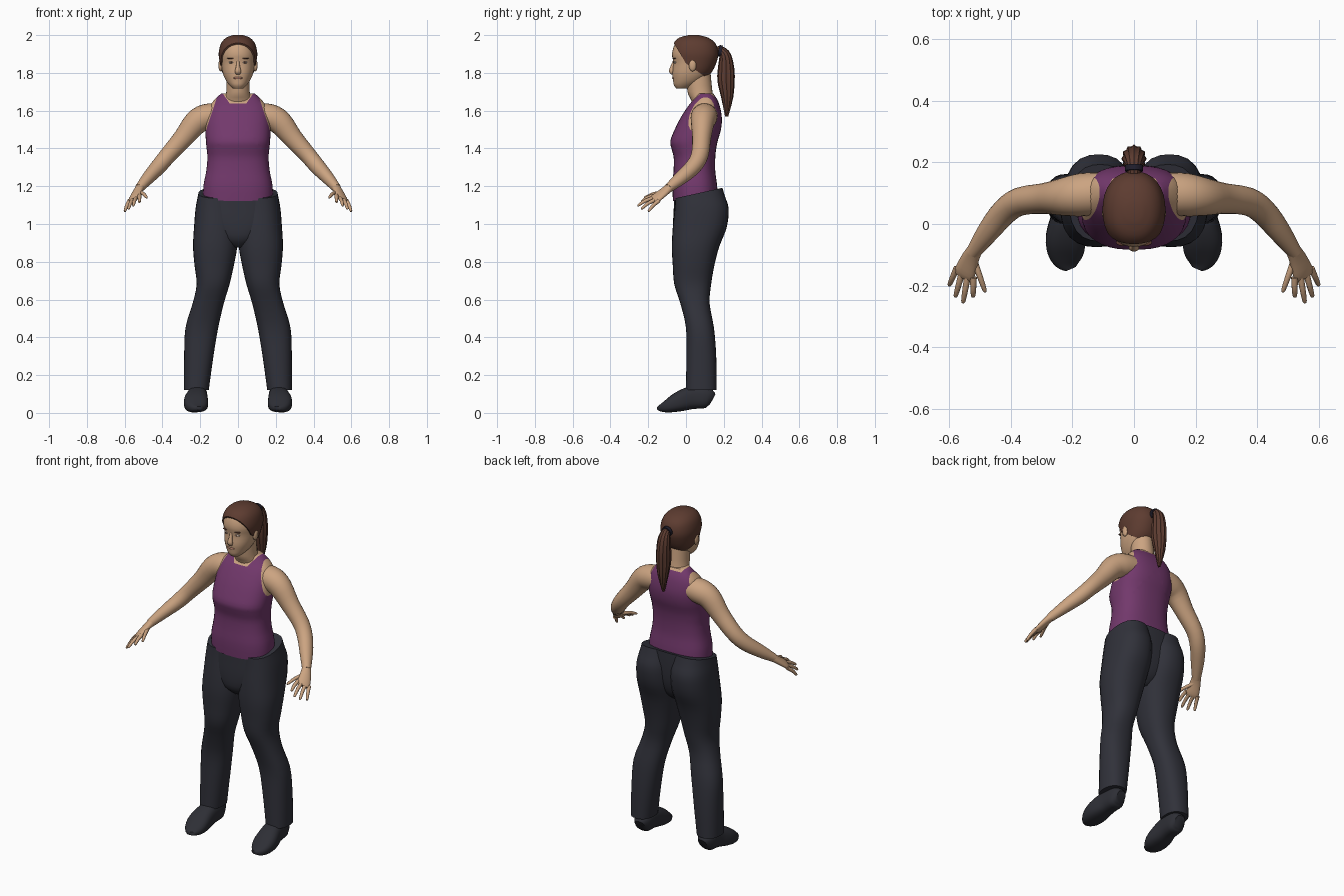
import bpy, bmesh
from math import cos, sin, pi, radians
from mathutils import Vector

cube = bpy.data.objects.get("Cube")
if cube:
    bpy.data.objects.remove(cube)

X, Y = Vector((1, 0, 0)), Vector((0, 1, 0))


def material(name, *rgb):
    m = bpy.data.materials.new(name)
    m.use_nodes = True
    m.diffuse_color = (*rgb, 1)
    m.node_tree.nodes["Principled BSDF"].inputs["Base Color"].default_value = (*rgb, 1)
    return m


SKIN = material("skin", .60, .37, .22)
PURPLE = material("purple_cloth", .17, .04, .15)
CHARCOAL = material("charcoal_cloth", .03, .031, .042)
SHOE = material("dark_leather", .027, .028, .036)
HAIR = material("brown_hair", .11, .045, .03)
BAND = material("dark_band", .015, .013, .025)
WHITE = material("eye_white", .62, .52, .44)
LIP = material("lip", .42, .2, .14)


def finish(name, bm, mats, mirror=False):
    bmesh.ops.recalc_face_normals(bm, faces=bm.faces)
    mesh = bpy.data.meshes.new(name)
    bm.to_mesh(mesh)
    bm.free()
    for m in mats:
        mesh.materials.append(m)
    mesh.shade_smooth()
    mesh.set_sharp_from_angle(angle=radians(50))
    ob = bpy.data.objects.new(name, mesh)
    bpy.context.collection.objects.link(ob)
    if mirror:
        ob.modifiers.new("mirror", "MIRROR").use_mirror_merge = False
    return ob


def refine(rows, steps):
    """Smooth curve through the rows of numbers."""
    out = []
    for i in range(len(rows) - 1):
        a, b, c, d = (rows[max(0, min(len(rows) - 1, i + k))] for k in (-1, 0, 1, 2))
        for s in range(steps):
            t = s / steps
            out.append([q + .5 * t * (r - p + t * (2*p - 5*q + 4*r - w + t * (3*(q - r) + w - p)))
                        for p, q, r, w in zip(a, b, c, d)])
    return out + [list(rows[-1])]


def loft(name, rows, mats, side=None, power=2, sides=24, steps=3, mirror=False, ridge=0):
    """Skin rings (x, y, z, ru, rv); rings lie flat unless a side vector is given."""
    bm = bmesh.new()
    rows = refine(rows, steps)
    pts = [Vector(r[:3]) for r in rows]
    rings = []
    for i, r in enumerate(rows):
        u, v = X, Y
        if side:
            t = (pts[min(i + 1, len(pts) - 1)] - pts[max(i - 1, 0)]).normalized()
            u = (side - t * side.dot(t)).normalized()
            v = t.cross(u)
        ring = []
        for k in range(sides):
            a = 2 * pi * k / sides
            c, s = cos(a), sin(a)
            f = (abs(c) ** power + abs(s) ** power) ** (-1 / power)
            f *= 1 + ridge * (-1) ** k
            ring.append(bm.verts.new(pts[i] + u * (c * f * r[3]) + v * (s * f * r[4])))
        rings.append(ring)
    for lo, hi in zip(rings, rings[1:]):
        for k in range(sides):
            j = (k + 1) % sides
            bm.faces.new((lo[k], lo[j], hi[j], hi[k]))
    bm.faces.new(rings[0])
    bm.faces.new(rings[-1])
    return finish(name, bm, mats, mirror)


def stack(rows):
    """(z, half width, front y, back y) to ring rows centred on x = 0."""
    return [(0, (f + b) / 2, z, w, (b - f) / 2) for z, w, f, b in rows]


def cut(ob, co, no, trim=False):
    """Split the mesh along a plane; trim drops the side the normal points to."""
    bm = bmesh.new()
    bm.from_mesh(ob.data)
    res = bmesh.ops.bisect_plane(bm, geom=bm.verts[:] + bm.edges[:] + bm.faces[:], dist=1e-5,
                                 plane_co=co, plane_no=Vector(no).normalized(), clear_outer=trim)
    if trim:
        edges = [e for e in res["geom_cut"] if isinstance(e, bmesh.types.BMEdge)]
        bmesh.ops.edgenet_fill(bm, edges=edges)
        bmesh.ops.recalc_face_normals(bm, faces=bm.faces)
    bm.to_mesh(ob.data)
    bm.free()
    ob.data.set_sharp_from_angle(angle=radians(50))


def ball(name, loc, size, mat, mirror=False):
    bm = bmesh.new()
    bmesh.ops.create_uvsphere(bm, u_segments=16, v_segments=10, radius=1)
    bmesh.ops.scale(bm, vec=size, verts=bm.verts)
    bmesh.ops.translate(bm, vec=loc, verts=bm.verts)
    return finish(name, bm, [mat], mirror)


# Torso: tank top with bare shoulders and neckline
torso = loft("torso", stack([
    (1.10, .185, -.068, .17), (1.2, .183, -.072, .165), (1.28, .168, -.066, .155),
    (1.35, .162, -.065, .155), (1.4, .166, -.077, .16), (1.44, .17, -.083, .168),
    (1.5, .172, -.06, .185), (1.56, .168, -.03, .19), (1.62, .152, .008, .18),
    (1.66, .122, .04, .165), (1.69, .09, .06, .145)]), [PURPLE, SKIN], power=2.5, sides=40)
HEM = (0, -.22, 1)
cut(torso, (0, .05, 1.148), (0, .22, -1), trim=True)
cut(torso, (0, 0, 1.47), (0, 0, 1))
cut(torso, (0, .02, 1.637), (0, -.3, 1))
for s in (-1, 1):
    cut(torso, (s * .105, 0, 1.69), (s, 0, .33))
    cut(torso, (s * .045, 0, 1.64), (s, 0, -.7))
for face in torso.data.polygons:
    x, y, z = face.center
    armhole = z > 1.47 and abs(x) > .105 + (1.69 - z) * .33
    neckline = z > 1.637 + .3 * (y - .02) and abs(x) < .045 + (z - 1.64) * .7
    face.material_index = int(armhole or neckline)

loft("neck", stack([(1.62, .08, .04, .16), (1.66, .072, .025, .15),
                    (1.7, .062, .008, .14), (1.8, .06, 0, .13)]), [SKIN])

# Head, hair cap and ponytail
skull = [(1.718, .028, -.052, .01), (1.735, .046, -.064, .05), (1.76, .064, -.068, .09),
         (1.8, .081, -.072, .13), (1.855, .09, -.067, .155), (1.9, .094, -.074, .163),
         (1.95, .082, -.06, .148), (1.98, .055, -.03, .11), (1.994, .018, .02, .06)]
loft("head", stack(skull), [SKIN], power=2.2, sides=32)
hair = loft("hair", stack([(z + .006, w + .008, f - .006, b + .008) for z, w, f, b in skull]),
            [HAIR], power=2.2, sides=32)
cut(hair, (0, 0, 1.85), (0, -.1, -.06), trim=True)
cut(hair, (0, 0, 1.85), (0, -.09, -.13), trim=True)
loft("ponytail", [(0, .15, 1.915, .02, .02), (0, .185, 1.918, .022, .022),
                  (0, .207, 1.89, .032, .03), (0, .212, 1.83, .037, .04),
                  (0, .212, 1.76, .038, .043), (0, .218, 1.67, .028, .03),
                  (0, .215, 1.57, .006, .008)], [HAIR], side=X, ridge=.07)
loft("hair_band", [(0, .172, 1.918, .03, .03), (0, .19, 1.915, .03, .03)], [BAND], side=X, steps=1)

# Face
loft("nose", [(0, -.06, 1.865, .008, .008), (0, -.07, 1.835, .01, .011),
              (0, -.077, 1.808, .017, .013), (0, -.066, 1.794, .012, .006)], [SKIN], side=X, sides=12)
ball("eyes", (.036, -.056, 1.856), (.014, .011, .006), WHITE, True)
ball("pupils", (.036, -.064, 1.856), (.005, .005, .005), HAIR, True)
ball("eyebrows", (.038, -.06, 1.877), (.02, .011, .003), HAIR, True)
ball("mouth", (0, -.066, 1.773), (.024, .008, .007), LIP)
ball("ears", (.092, .035, 1.84), (.012, .02, .032), SKIN, True)

# Arms
loft("arms", [(.10, .1, 1.575, .068, .065), (.17, .095, 1.565, .07, .07),
              (.225, .088, 1.535, .062, .065), (.29, .083, 1.455, .05, .053),
              (.37, .073, 1.365, .046, .045), (.42, .04, 1.305, .043, .042),
              (.47, -.02, 1.25, .038, .035), (.522, -.092, 1.19, .024, .024)],
     [SKIN], side=Y, mirror=True)

# Hands: palm, four fingers and thumb
across = Vector((.8, .4, -.4))
loft("palms", [(.515, -.082, 1.198, .024, .024), (.53, -.11, 1.175, .03, .019),
               (.548, -.155, 1.14, .037, .016), (.553, -.172, 1.128, .033, .01)],
     [SKIN], side=across, mirror=True)
tips = {"index": (.522, -.238, 1.115), "middle": (.555, -.257, 1.097),
        "ring": (.58, -.238, 1.08), "little": (.6, -.2, 1.066), "thumb": (.482, -.222, 1.14)}
for k, (name, tip) in enumerate(tips.items()):
    base = Vector((.548, -.158, 1.137)) + Vector((.018, .01, -.009)) * (k - 1.5)
    if name == "thumb":
        base = Vector((.522, -.11, 1.17))
    tip = Vector(tip)
    mid = base.lerp(tip, .55) + Vector((0, 0, .006))
    loft(name + "_fingers", [(*base, .011, .011), (*mid, .0095, .0095),
                             (*base.lerp(tip, .93), .007, .007), (*tip, .002, .002)],
         [SKIN], side=across, sides=10, mirror=True)

# Trousers: pelvis and legs, trimmed along the sloping waist
pelvis = loft("trouser_hips", stack([
    (.875, .03, -.02, .1), (.92, .12, -.06, .15), (1.0, .2, -.068, .18),
    (1.1, .216, -.064, .19), (1.22, .2, -.06, .19)]), [CHARCOAL], power=2.4, sides=32)
legs = [(1.22, .015, .2, -.05, .185), (1.15, .01, .212, -.055, .205), (1.08, .004, .225, -.06, .226),
        (.98, 0, .233, -.07, .215), (.88, .004, .238, -.075, .176), (.78, .022, .23, -.07, .15),
        (.68, .045, .219, -.062, .133), (.58, .075, .24, -.03, .125), (.45, .105, .278, 0, .148),
        (.3, .13, .285, .002, .16), (.12, .155, .286, 0, .162)]
trousers = loft("trouser_legs", [((a + b) / 2, (f + k) / 2, z, (b - a) / 2, (k - f) / 2)
                                 for z, a, b, f, k in legs], [CHARCOAL], power=2.4, mirror=True)
for ob in (pelvis, trousers):
    cut(ob, (0, .05, 1.16), HEM, trim=True)

# Shoes
loft("shoes", [(.21, .138, .07, .03, .035), (.212, .11, .08, .048, .055),
               (.215, .03, .08, .053, .06), (.222, -.04, .058, .064, .052),
               (.22, -.09, .038, .06, .037), (.213, -.125, .027, .043, .022),
               (.205, -.146, .025, .018, .01)], [SHOE], side=X, power=2.8, mirror=True)
